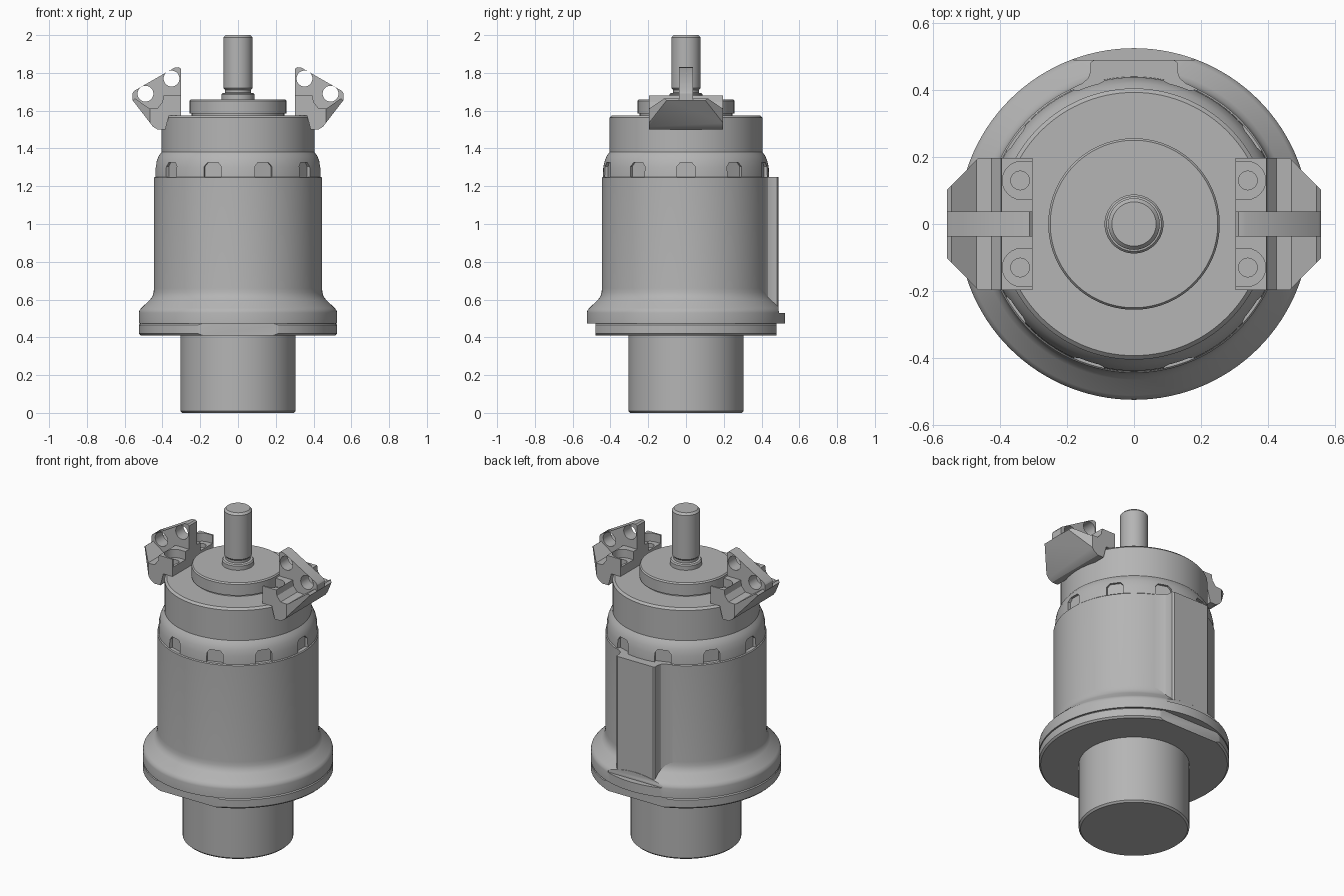
import bpy, bmesh, math
from mathutils import Matrix

cube = bpy.data.objects.get("Cube")
if cube:
    bpy.data.objects.remove(cube, do_unlink=True)

GREY = (0.46, 0.46, 0.46, 1)
metal = bpy.data.materials.new("machined grey")
metal.use_nodes = True
metal.diffuse_color = GREY
bsdf = next(n for n in metal.node_tree.nodes if n.type == 'BSDF_PRINCIPLED')
bsdf.inputs["Base Color"].default_value = GREY


def finish(name, bm):
    bmesh.ops.recalc_face_normals(bm, faces=bm.faces)
    me = bpy.data.meshes.new(name)
    bm.to_mesh(me)
    bm.free()
    me.materials.append(metal)
    ob = bpy.data.objects.new(name, me)
    bpy.context.collection.objects.link(ob)
    return ob


def lathe(name, profile, steps=120):
    """Closed solid from (radius, height) points, first and last on the axis."""
    bm = bmesh.new()
    vs = [bm.verts.new((r, 0, z)) for r, z in profile]
    edges = [bm.edges.new(p) for p in zip(vs, vs[1:])]
    bmesh.ops.spin(bm, geom=vs + edges, axis=(0, 0, 1), cent=(0, 0, 0),
                   angle=math.tau, steps=steps, use_duplicate=False)
    bmesh.ops.remove_doubles(bm, verts=bm.verts, dist=1e-5)
    return finish(name, bm)


def prism(name, outline, lo, hi, axis='Z'):
    """Extrude an outline: (x, y) along Z or (x, z) along Y."""
    bm = bmesh.new()
    put = (lambda p, h: (p[0], p[1], h)) if axis == 'Z' else (lambda p, h: (p[0], h, p[1]))
    face = bm.faces.new([bm.verts.new(put(p, lo)) for p in outline])
    new = bmesh.ops.extrude_face_region(bm, geom=[face])['geom']
    shift = (0, 0, hi - lo) if axis == 'Z' else (0, hi - lo, 0)
    bmesh.ops.translate(bm, vec=shift, verts=[v for v in new if isinstance(v, bmesh.types.BMVert)])
    return finish(name, bm)


def box(x0, x1, y0, y1, z0, z1):
    return prism("cutter", [(x0, y0), (x1, y0), (x1, y1), (x0, y1)], z0, z1)


def disc(cx, cy, r, n=32):
    return [(cx + r * math.cos(math.tau * i / n), cy + r * math.sin(math.tau * i / n)) for i in range(n)]


def boolean(ob, cutters, op='DIFFERENCE'):
    """Apply the cutters to the part and remove them."""
    for c in cutters:
        c.hide_render = True
        m = ob.modifiers.new("cut", 'BOOLEAN')
        m.operation, m.object, m.solver = op, c, 'EXACT'
    bpy.context.view_layer.update()
    ev = ob.evaluated_get(bpy.context.evaluated_depsgraph_get())
    me = bpy.data.meshes.new_from_object(ev)
    ob.modifiers.clear()
    ob.data = me
    for c in cutters:
        bpy.data.objects.remove(c, do_unlink=True)


parts = []

# lower spigot
parts.append(lathe("lower_spigot", [(0, 0), (0.295, 0), (0.305, 0.01), (0.305, 0.42), (0, 0.42)]))

# flange plate with flats at front and back
plate = lathe("flange_plate", [(0, 0.41), (0.515, 0.41), (0.525, 0.42), (0.525, 0.465),
                               (0.515, 0.475), (0, 0.475)])
boolean(plate, [box(-0.4, 0.4, -0.6, -0.48, 0.3, 0.6), box(-0.4, 0.4, 0.48, 0.6, 0.3, 0.6)])
parts.append(plate)

# main body with flared foot
body = lathe("main_body", [(0, 0.474), (0.525, 0.474), (0.525, 0.53), (0.522, 0.543), (0.512, 0.555),
                           (0.465, 0.6), (0.453, 0.617), (0.447, 0.637), (0.445, 0.66),
                           (0.445, 1.245), (0.44, 1.25), (0, 1.25)])
boolean(body, [box(-0.18, 0.18, 0.49, 0.6, 0.53, 0.7)])
parts.append(body)

# flat rear rib with concave sides
side = [(0.12, 0.489), (0.13, 0.482), (0.13, 0.455), (0.137, 0.435), (0.155, 0.42), (0.19, 0.403), (0.19, 0.3)]
parts.append(prism("rear_rib", side + [(-x, y) for x, y in reversed(side)], 0.5, 1.25))

# notched ring
ring = lathe("notched_ring", [(0, 1.249), (0.44, 1.249), (0.438, 1.3), (0.43, 1.335), (0.42, 1.36),
                              (0.405, 1.38), (0, 1.38)])
notches = []
for k in range(10):
    c = prism("cutter", [(-0.047, 1.24), (0.047, 1.24), (0.047, 1.305), (0.03, 1.325),
                         (-0.03, 1.325), (-0.047, 1.305)], -0.6, -0.418, 'Y')
    c.data.transform(Matrix.Rotation(math.radians(18 + 36 * k), 4, 'Z'))
    notches.append(c)
boolean(ring, notches)
parts.append(ring)

# upper housing, cap and shaft
parts.append(lathe("upper_housing", [(0, 1.37), (0.405, 1.37), (0.405, 1.563), (0.393, 1.575), (0, 1.575)]))
parts.append(lathe("cap_disc", [(0, 1.57), (0.245, 1.57), (0.245, 1.585), (0.256, 1.585), (0.256, 1.652),
                                (0.25, 1.66), (0, 1.66)]))
parts.append(lathe("shaft", [(0, 1.65), (0.088, 1.65), (0.088, 1.685), (0.082, 1.692), (0.068, 1.695),
                             (0.068, 1.71), (0.077, 1.72), (0.077, 1.988), (0.066, 2.0), (0, 2.0)], 64))

# clamp arms, built on the +x side and mirrored
BLOCK = [(0.303, 1.575), (0.303, 1.68), (0.395, 1.68), (0.4, 1.645), (0.425, 1.615), (0.47, 1.612),
         (0.545, 1.665), (0.558, 1.655), (0.45, 1.515), (0.425, 1.5), (0.385, 1.5), (0.365, 1.575)]
PLAN = [(0.2, -0.197), (0.465, -0.197), (0.56, -0.1), (0.56, 0.1), (0.465, 0.197), (0.2, 0.197)]
WEB = [(0.303, 1.6), (0.303, 1.822), (0.312, 1.83), (0.335, 1.828), (0.55, 1.705), (0.558, 1.692),
       (0.558, 1.655), (0.5, 1.58), (0.42, 1.58)]

for label in ("left", "right"):
    block = prism(label + "_clamp_block", BLOCK, -0.25, 0.25, 'Y')
    boolean(block, [prism("cutter", PLAN, 1.4, 1.9)], 'INTERSECT')
    pockets = []
    for s in (-1, 1):
        y = 0.13 * s
        seat = [(0.2, y - 0.057)] + [(0.336 + 0.057 * math.cos(a), y + 0.057 * math.sin(a))
                                     for a in (math.pi * (i / 12 - 0.5) for i in range(13))] + [(0.2, y + 0.057)]
        pockets.append(prism("cutter", seat, 1.63, 1.8))
        pockets.append(prism("cutter", disc(0.34, y, 0.028, 24), 1.59, 1.7))
    boolean(block, pockets)

    web = prism(label + "_clamp_web", WEB, -0.037, 0.037, 'Y')
    boolean(web, [prism("cutter", disc(x, z, 0.042), -0.2, 0.2, 'Y')
                  for x, z in ((0.352, 1.77), (0.49, 1.69))])
    # clear the block around the outer cross hole
    boolean(block, [prism("cutter", disc(0.49, 1.69, 0.042), -0.3, 0.3, 'Y')])

    for ob in (block, web):
        if label == "right":
            ob.data.transform(Matrix.Scale(-1, 4, (1, 0, 0)))
            ob.data.flip_normals()
        parts.append(ob)

# smooth shading with sharp machined edges
bpy.ops.object.select_all(action='DESELECT')
for ob in parts:
    ob.select_set(True)
bpy.context.view_layer.objects.active = parts[0]
bpy.ops.object.shade_smooth_by_angle(angle=math.radians(30))
